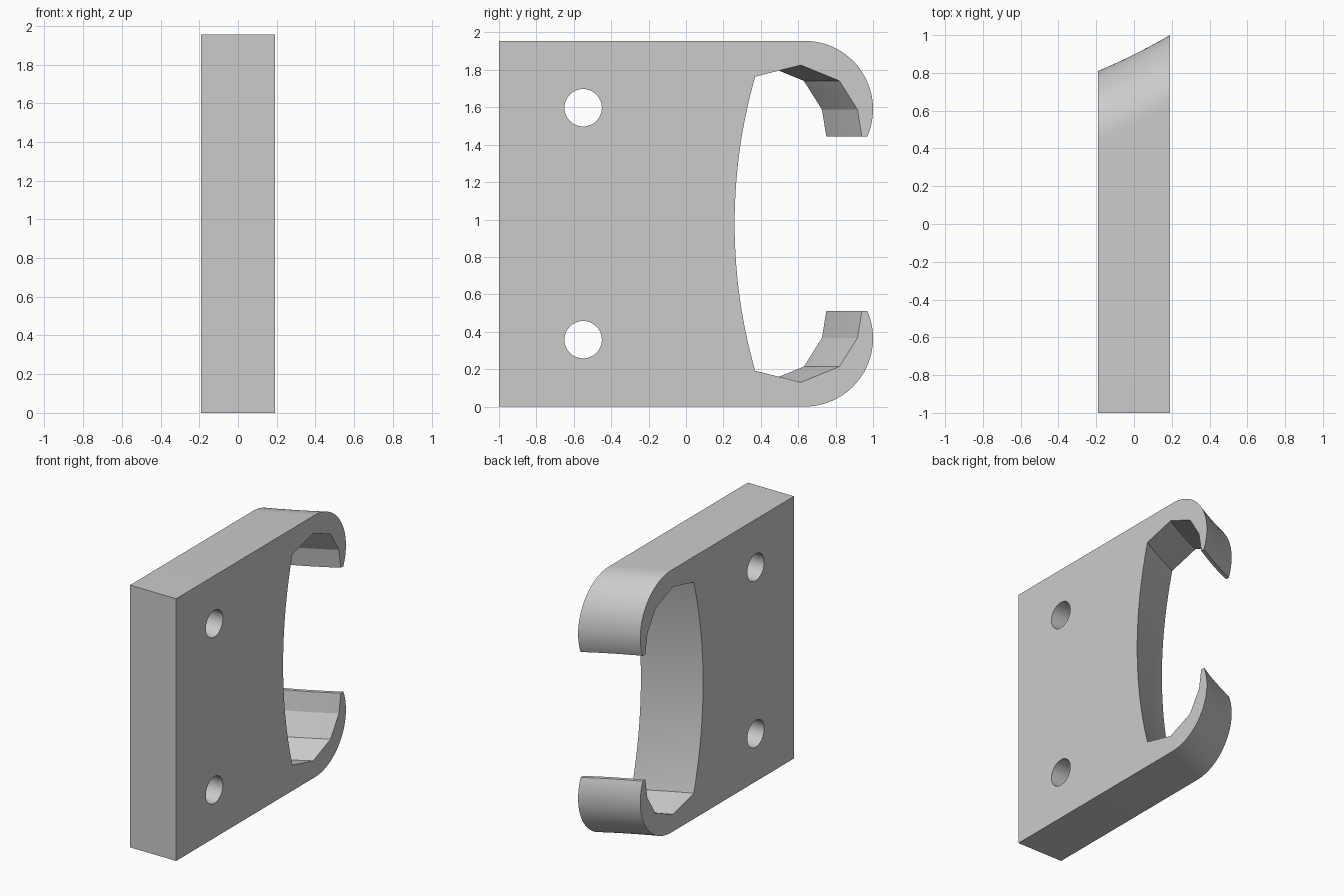
import bpy, bmesh, math
from mathutils import Matrix

cube = bpy.data.objects.get("Cube")
if cube:
    bpy.data.objects.remove(cube, do_unlink=True)

HALF = 0.19      # half thickness along x
MID = 0.9775     # height of the mirror plane
SLICES = 8

grey = bpy.data.materials.new("plain grey")
grey.use_nodes = True
colour = (0.6, 0.6, 0.6, 1)
grey.diffuse_color = colour
grey.node_tree.nodes["Principled BSDF"].inputs["Base Color"].default_value = colour


def arc(cy, cz, r, start, end, n):
    """Points on an arc in the yz plane, angles in degrees."""
    angles = [math.radians(start + (end - start) * i / n) for i in range(n + 1)]
    return [(cy + r * math.cos(a), cz + r * math.sin(a)) for a in angles]


# Upper half outline, heights relative to the mirror plane
hook_outer = arc(0.635, 0.6125, 0.365, 90, -23.4, 28)
hook_inner = [(0.94, 0.4675), (0.917, 0.61), (0.82, 0.764), (0.615, 0.848)]
saddle = arc(3.13, 0, 2.87, 164.1, 180, 14)
upper = [(-1, MID)] + hook_outer + hook_inner + saddle
lower = [(y, -z) for y, z in reversed(upper[:-1])]
outline = upper + lower


def slant(x):
    """Backward shift of the hooked end across the thickness."""
    t = (x + HALF) / (2 * HALF)
    return 0.19 * (t - 1) - 0.03 * t * (1 - t)


# Plate with hooks, lofted through slices of the outline
bm = bmesh.new()
rings = []
for i in range(SLICES + 1):
    x = -HALF + 2 * HALF * i / SLICES
    rings.append([bm.verts.new((x, y + (slant(x) if y > 0 else 0), z + MID))
                  for y, z in outline])
bm.faces.new(rings[0])
bm.faces.new(rings[-1])
for a, b in zip(rings, rings[1:]):
    for j in range(len(outline)):
        k = (j + 1) % len(outline)
        bm.faces.new((a[j], a[k], b[k], b[j]))
bmesh.ops.recalc_face_normals(bm, faces=bm.faces)
mesh = bpy.data.meshes.new("hooked_plate")
bm.to_mesh(mesh)
bm.free()
mesh.materials.append(grey)
plate = bpy.data.objects.new("hooked_plate", mesh)
bpy.context.collection.objects.link(plate)

# Bolt holes
bm = bmesh.new()
for side in (1, -1):
    place = Matrix.Translation((0, -0.55, MID + 0.62 * side)) @ Matrix.Rotation(math.pi / 2, 4, 'Y')
    bmesh.ops.create_cone(bm, cap_ends=True, segments=48, radius1=0.1, radius2=0.1,
                          depth=1, matrix=place)
cutter_mesh = bpy.data.meshes.new("hole_cutter")
bm.to_mesh(cutter_mesh)
bm.free()
cutter_mesh.materials.append(grey)
cutter = bpy.data.objects.new("hole_cutter", cutter_mesh)
bpy.context.collection.objects.link(cutter)
cutter.hide_render = True

cut = plate.modifiers.new("bolt_holes", 'BOOLEAN')
cut.operation = 'DIFFERENCE'
cut.solver = 'EXACT'
cut.object = cutter

bpy.context.view_layer.objects.active = plate
plate.select_set(True)
bpy.ops.object.modifier_apply(modifier=cut.name)
bpy.data.objects.remove(cutter, do_unlink=True)
bpy.ops.object.shade_smooth_by_angle(angle=math.radians(20))
